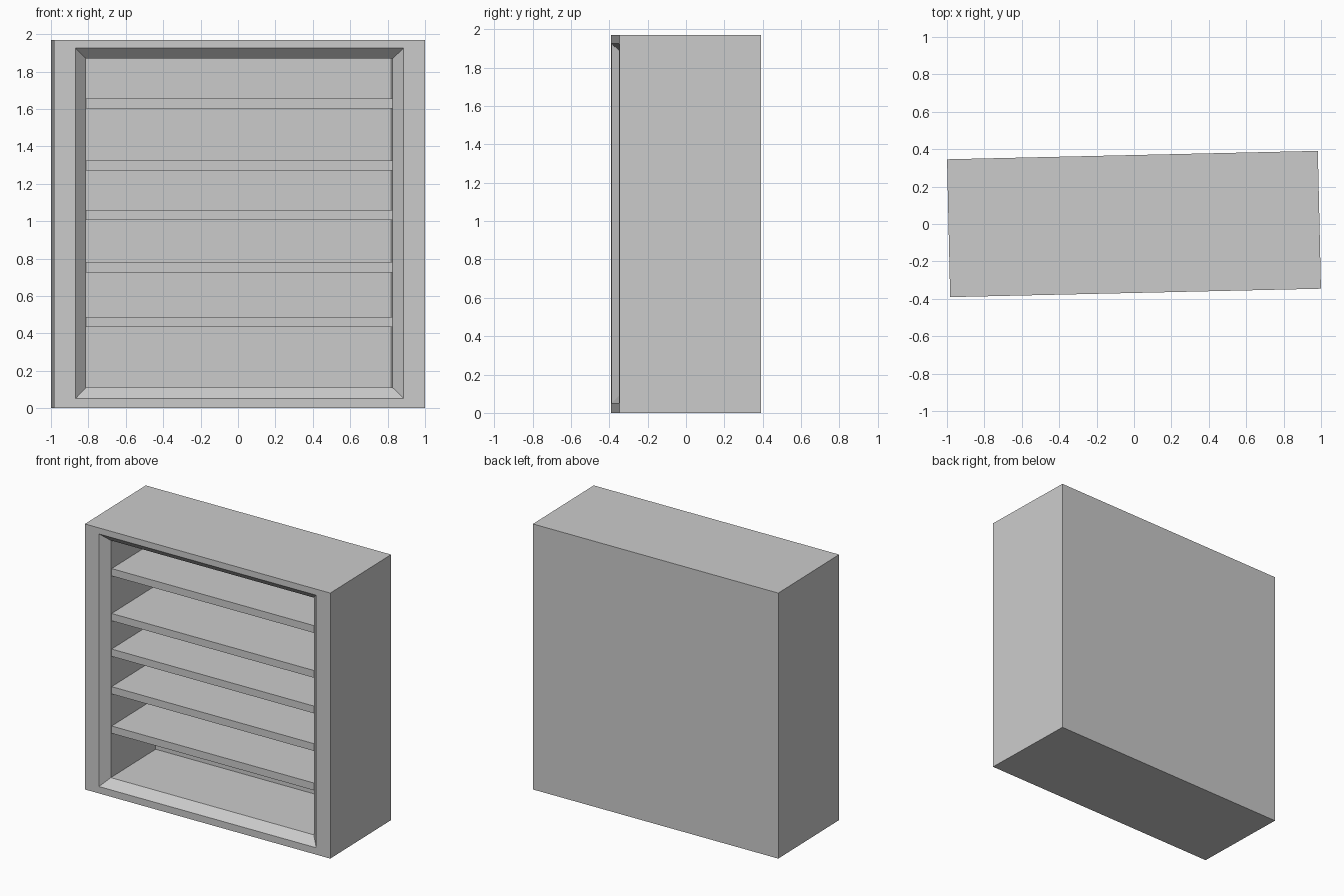
import bpy, bmesh, math

if "Cube" in bpy.data.objects:
    bpy.data.objects.remove(bpy.data.objects["Cube"])

W, D, H = 1.983, 0.737, 1.97
ANGLE = math.radians(1.3)
FRONT = -D / 2
INNER_Y, BACK_Y = FRONT + 0.057, FRONT + 0.60
INNER_X = 0.82


def finish(name, bm):
    bmesh.ops.recalc_face_normals(bm, faces=bm.faces)
    mesh = bpy.data.meshes.new(name)
    bm.to_mesh(mesh)
    bm.free()
    ob = bpy.data.objects.new(name, mesh)
    bpy.context.collection.objects.link(ob)
    ob.rotation_euler.z = ANGLE
    return ob


# Cabinet: rectangular rings from the back, round the front, into the recess
bm = bmesh.new()
rings = []
for hx, y, z0, z1 in [(W / 2, D / 2, 0, H),
                      (W / 2, FRONT, 0, H),
                      (0.878, FRONT, 0.051, 1.925),
                      (INNER_X, INNER_Y, 0.11, 1.87),
                      (INNER_X, BACK_Y, 0.11, 1.87)]:
    rings.append([bm.verts.new((x, y, z)) for x, z in
                  [(-hx, z0), (hx, z0), (hx, z1), (-hx, z1)]])
for a, b in zip(rings, rings[1:]):
    for i in range(4):
        j = (i + 1) % 4
        bm.faces.new((a[i], a[j], b[j], b[i]))
bm.faces.new(rings[0])
bm.faces.new(rings[-1])
finish("cabinet_body", bm)

# Shelves, set just behind the bevelled frame
y0 = INNER_Y + 0.01
for n, z in enumerate([0.462, 0.754, 1.033, 1.297, 1.63]):
    bm = bmesh.new()
    bmesh.ops.create_cube(bm, size=1)
    bmesh.ops.scale(bm, vec=(2 * INNER_X, BACK_Y - y0, 0.054), verts=bm.verts)
    bmesh.ops.translate(bm, vec=(0, (y0 + BACK_Y) / 2, z), verts=bm.verts)
    finish(f"shelf_{n + 1}", bm)
